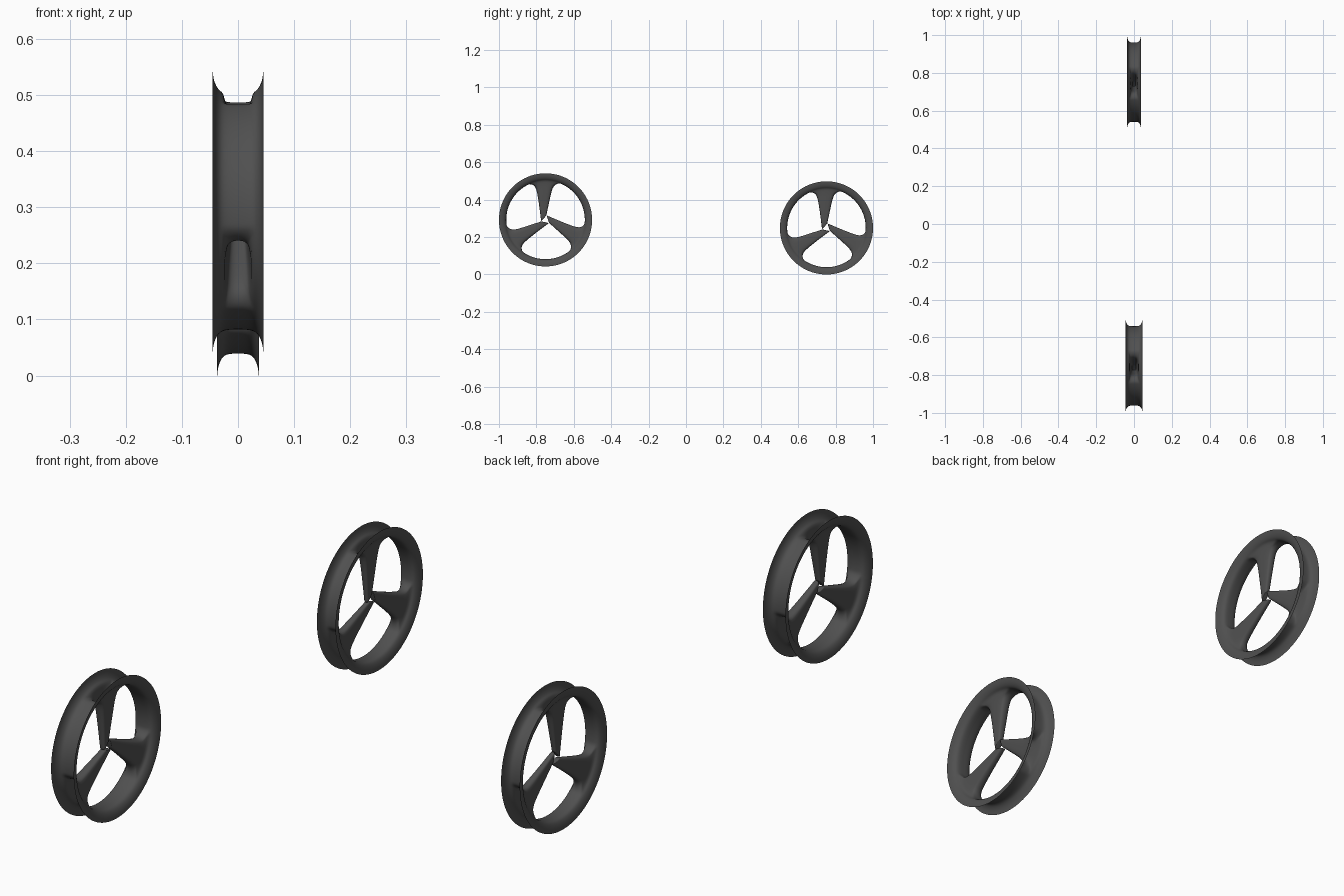
import bpy, bmesh, math

if "Cube" in bpy.data.objects:
    bpy.data.objects.remove(bpy.data.objects["Cube"])

# Half cross-section of the open rim channel: (x, radius)
HALF = [(0.045, 0.249), (0.0435, 0.235), (0.039, 0.224), (0.033, 0.2155),
        (0.025, 0.2115), (0.0125, 0.210)]
PROFILE = [(-x, r) for x, r in HALF] + [(0, 0.210)] + HALF[::-1]
C0, C1 = 4, 8            # profile columns bordering each spoke opening
SEGS = 120
A0, A1 = -8, 7           # opening extent in segments around each spoke axis

# Spoke loops: left (tangent, radial), right (tangent, radial), half thickness
LEVELS = [((-0.071, 0.189), (0.059, 0.192), 0.0235),
          ((-0.056, 0.178), (0.045, 0.181), 0.022),
          ((-0.047, 0.155), (0.034, 0.160), 0.021),
          ((-0.036, 0.090), (0.021, 0.100), 0.017),
          ((-0.0255, 0.004), (0.0065, 0.034), 0.012),
          ((-0.024, -0.006), (0.005, 0.025), 0.0115),
          ((-0.024, -0.008), (0.005, 0.024), 0.011)]


def power(v, p=0.65):
    return math.copysign(abs(v) ** p, v)


def wheel(name, y, z, width):
    k = width / 0.045
    bm = bmesh.new()

    # Rim channel, leaving three openings
    ring = []
    for i in range(SEGS):
        a = 2 * math.pi * i / SEGS
        ring.append([bm.verts.new((x * k, r * math.sin(a), r * math.cos(a)))
                     for x, r in PROFILE])
    step = SEGS // 3
    for i in range(SEGS):
        rel = (i - A0) % step
        for j in range(len(PROFILE) - 1):
            if rel < A1 - A0 and C0 <= j < C1:
                continue
            n = (i + 1) % SEGS
            bm.faces.new((ring[i][j], ring[n][j], ring[n][j + 1], ring[i][j + 1]))

    # Hollow tapered spokes growing out of the openings
    cells = ([(i, C0) for i in range(A0, A1)] + [(A1, j) for j in range(C0, C1)] +
             [(i, C1) for i in range(A1, A0, -1)] + [(A0, j) for j in range(C1, C0, -1)])
    mid = (A0 + A1) / 2
    for s in range(3):
        phi = 2 * math.pi * s / 3
        loop = [ring[(i + s * step) % SEGS][j] for i, j in cells]
        for left, right, thick in LEVELS:
            new = []
            for i, j in cells:
                ang = math.atan2((j - 6) / 2, (i - mid) / (A1 - mid))
                u = (power(math.cos(ang)) + 1) / 2
                t = left[0] + (right[0] - left[0]) * u
                h = left[1] + (right[1] - left[1]) * u
                new.append(bm.verts.new((
                    thick * k * power(math.sin(ang)),
                    t * math.cos(phi) + h * math.sin(phi),
                    -t * math.sin(phi) + h * math.cos(phi))))
            for a in range(len(loop)):
                b = (a + 1) % len(loop)
                bm.faces.new((loop[a], loop[b], new[b], new[a]))
            loop = new
        bm.faces.new(loop)

    bmesh.ops.recalc_face_normals(bm, faces=bm.faces)
    for f in bm.faces:
        f.smooth = True
    me = bpy.data.meshes.new(name)
    bm.to_mesh(me)
    bm.free()
    me.materials.append(mat)
    ob = bpy.data.objects.new(name, me)
    ob.location = (0, y, z)
    bpy.context.collection.objects.link(ob)
    sub = ob.modifiers.new("smooth", 'SUBSURF')
    sub.levels = sub.render_levels = 1


mat = bpy.data.materials.new("dark_metal")
mat.diffuse_color = (0.08, 0.08, 0.08, 1)
mat.use_nodes = True
mat.node_tree.nodes["Principled BSDF"].inputs["Base Color"].default_value = mat.diffuse_color

wheel("front_wheel_rim", -0.751, 0.292, 0.045)
wheel("rear_wheel_rim", 0.751, 0.249, 0.037)
